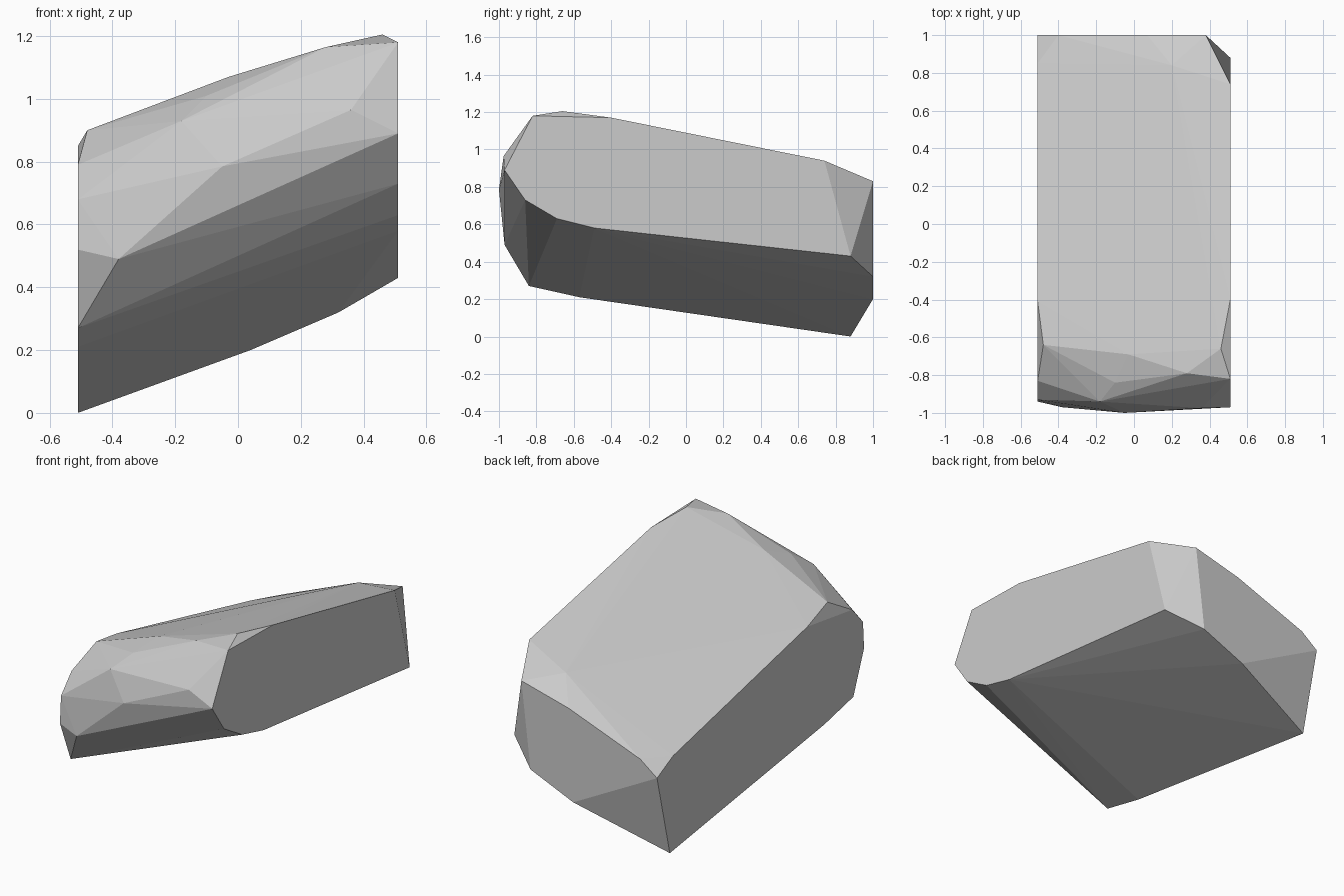
import bpy
import bmesh

old = bpy.data.objects.get("Cube")
if old:
    bpy.data.objects.remove(old, do_unlink=True)

HALF_WIDTH = 0.51
BACK_Y = 1.0

# Flat right side outline (y, z)
right_side = [(0.88, 0), (-0.57, 0.21), (-0.84, 0.27), (-0.94, 0.52), (-0.93, 0.68),
              (-0.83, 0.79), (-0.41, 0.85), (0.85, 0.565), (BACK_Y, 0.49)]

# Flat left side outline (y, z)
left_side = [(0.88, 0.43), (-0.49, 0.58), (-0.69, 0.63), (-0.86, 0.73), (-0.97, 0.89),
             (-0.82, 1.18), (-0.4, 1.17), (0.74, 0.94)]

# Flat back end outline (x, z)
back_end = [(0.38, 0.83), (0.32, 0.32), (0.04, 0.2), (-0.4, 0.574), (0.07, 0.75)]

# Bulging corners of the nose and crown (x, y, z)
nose = [(-0.38, -0.97, 0.49), (-0.05, -1, 0.785), (0.36, -0.975, 0.965), (-0.18, -0.94, 0.93)]
crown = [(-0.48, -0.64, 0.9), (-0.1, -0.84, 1.01), (-0.03, -0.69, 1.07), (0.13, -0.79, 1.105),
         (0.28, -0.79, 1.165), (0.46, -0.66, 1.205), (0.2, 0.84, 0.865)]


def make_stone_material():
    """One flat pale grey colour for the whole stone."""
    colour = (0.6, 0.6, 0.6, 1)
    material = bpy.data.materials.new("pale_grey_stone")
    material.use_nodes = True
    material.diffuse_color = colour
    shader = next(n for n in material.node_tree.nodes if n.type == "BSDF_PRINCIPLED")
    shader.inputs["Base Color"].default_value = colour
    return material


def make_hull(name, points, material):
    """Wrap a faceted convex skin around the corner points."""
    bm = bmesh.new()
    corners = [bm.verts.new(point) for point in points]
    bmesh.ops.convex_hull(bm, input=corners)
    loose = [vert for vert in bm.verts if not vert.link_faces]
    bmesh.ops.delete(bm, geom=loose, context="VERTS")
    # Merge the triangles of each flat facet
    bmesh.ops.dissolve_limit(bm, angle_limit=0.01, verts=bm.verts[:], edges=bm.edges[:])
    bmesh.ops.recalc_face_normals(bm, faces=bm.faces[:])
    mesh = bpy.data.meshes.new(name)
    bm.to_mesh(mesh)
    bm.free()
    mesh.materials.append(material)
    stone = bpy.data.objects.new(name, mesh)
    bpy.context.scene.collection.objects.link(stone)
    return stone


# Gather the cut sides and the rounded front into one chipped block
corners = [(-HALF_WIDTH, y, z) for y, z in right_side]
corners += [(HALF_WIDTH, y, z) for y, z in left_side]
corners += [(x, BACK_Y, z) for x, z in back_end]
corners += nose + crown
make_hull("stone_block", corners, make_stone_material())
